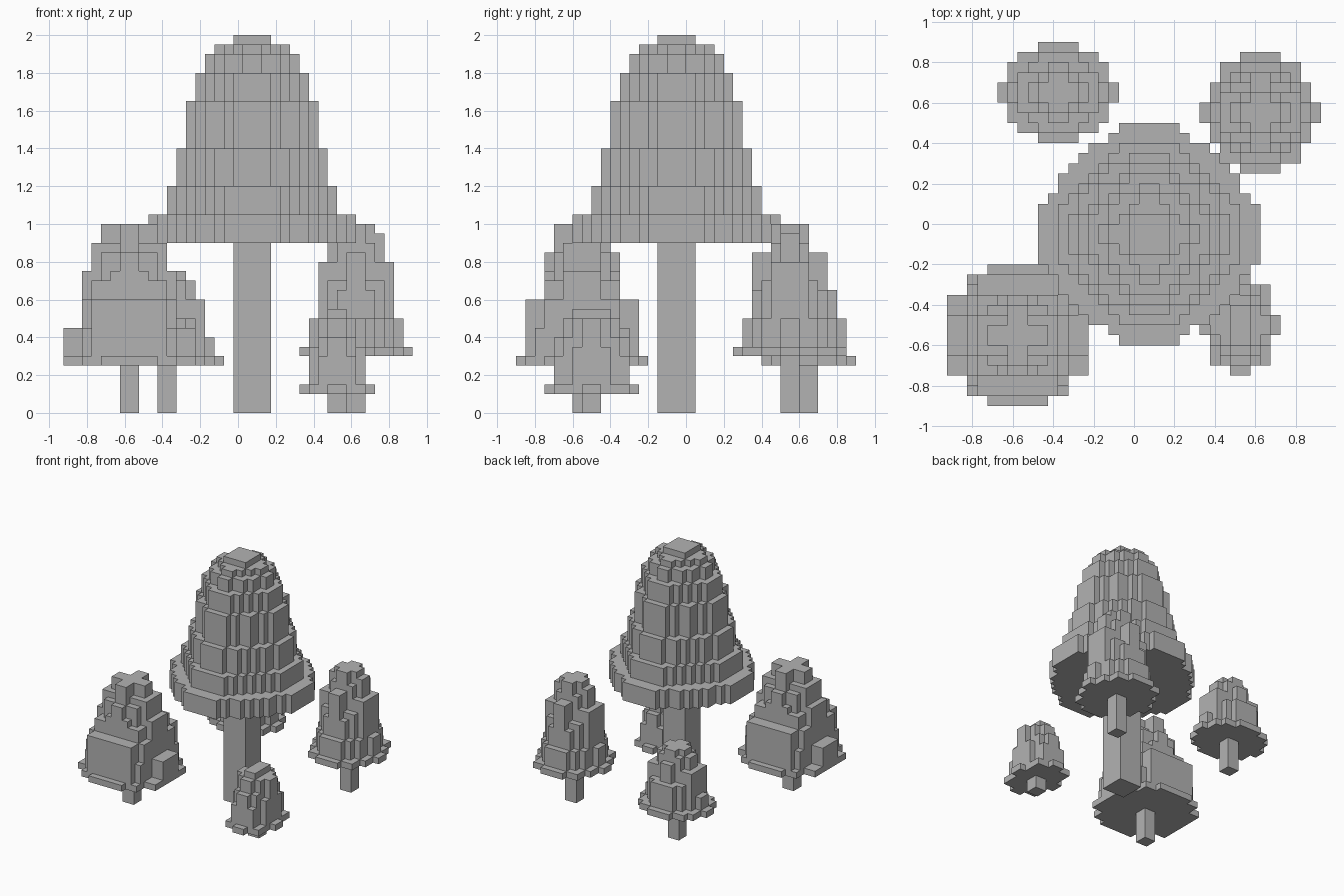
import bpy, bmesh

V = 0.05  # block size

cube = bpy.data.objects.get("Cube")
if cube:
    bpy.data.objects.remove(cube, do_unlink=True)

grey = bpy.data.materials.new("plain_grey")
grey.use_nodes = True
COLOUR = (0.45, 0.45, 0.45, 1)
grey.diffuse_color = COLOUR
grey.node_tree.nodes["Principled BSDF"].inputs["Base Color"].default_value = COLOUR


def plate(hx, hy):
    """Rectangle of cells around the trunk axis."""
    return {(i, j) for i in range(-hx, hx) for j in range(-hy, hy)}


def disc(r):
    """Blocky disc with a flat on each of its four sides."""
    cells = set()
    for i, j in plate(r, r):
        a, b = abs(i + 0.5), abs(j + 0.5)
        if a * a + b * b < (r - 0.6) ** 2 or min(a, b) < r * 0.28:
            cells.add((i, j))
    return cells


def block_mesh(name, centre, base, steps):
    """Solid whose columns rise from base to the highest step covering them."""
    bottom = round(base / V)
    height = {}
    for cells, top in steps:
        for c in cells:
            height[c] = max(height.get(c, bottom), round(top / V))
    bm = bmesh.new()

    def face(*points):
        bm.faces.new([bm.verts.new((x * V, y * V, z * V)) for x, y, z in points])

    for (i, j), h in height.items():
        k, l = i + 1, j + 1
        face((i, j, h), (k, j, h), (k, l, h), (i, l, h))
        face((i, l, bottom), (k, l, bottom), (k, j, bottom), (i, j, bottom))
        walls = (((i, j - 1), (i, j), (k, j)), ((k, j), (k, j), (k, l)),
                 ((i, l), (k, l), (i, l)), ((i - 1, j), (i, l), (i, j)))
        for neighbour, p, q in walls:
            for z in range(height.get(neighbour, bottom), h):
                face((*p, z), (*q, z), (*q, z + 1), (*p, z + 1))
    bmesh.ops.remove_doubles(bm, verts=bm.verts, dist=V / 10)
    bmesh.ops.dissolve_limit(bm, angle_limit=0.01, verts=bm.verts, edges=bm.edges)
    mesh = bpy.data.meshes.new(name)
    bm.to_mesh(mesh)
    bm.free()
    mesh.materials.append(grey)
    obj = bpy.data.objects.new(name, mesh)
    obj.location = (*centre, 0)
    bpy.context.collection.objects.link(obj)


def tree(name, centre, base, trunk_half, steps):
    block_mesh(name + "_trunk", centre, 0, [(plate(trunk_half, trunk_half), base)])
    block_mesh(name + "_foliage", centre, base, steps)


def small_tree(name, centre, base, brim, blocks):
    steps = [(plate(*size), base + V) for size in brim]
    steps += [(plate(hx, hy), top) for hx, hy, top in blocks]
    tree(name, centre, base, 1, steps)


# Tall central tree, tiers from brim to crown
tiers = [(11, 1.05), (9, 1.2), (8, 1.4), (7, 1.65), (6, 1.8), (5, 1.9), (4, 1.95)]
tree("tall_tree", (0.075, -0.05), 0.9, 2,
     [(disc(r), top) for r, top in tiers] + [(plate(2, 2), 2.0)])

# Four small trees
small_tree("front_right_tree", (-0.575, -0.55), 0.25,
           [(7, 4), (5, 6), (3, 7)],
           [(7, 2, 0.45), (4, 6, 0.6), (5, 5, 0.45), (5, 4, 0.6), (5, 2, 0.75),
            (4, 4, 0.7), (2, 4, 0.75), (1, 4, 0.85), (4, 2, 0.9), (3, 3, 0.85),
            (2, 2, 0.9), (3, 1, 1.0), (1, 3, 1.0)])
small_tree("back_right_tree", (-0.375, 0.65), 0.25,
           [(6, 1), (5, 3), (4, 4), (2, 5)],
           [(5, 1, 0.4), (4, 2, 0.6), (2, 4, 0.5), (3, 3, 0.5), (3, 1, 0.7),
            (1, 3, 0.65), (2, 2, 0.7), (2, 1, 0.75), (1, 2, 0.75)])
small_tree("back_left_tree", (0.625, 0.55), 0.3,
           [(6, 1), (5, 3), (4, 5), (2, 6)],
           [(5, 1, 0.5), (2, 5, 0.5), (4, 3, 0.5), (3, 4, 0.5), (4, 2, 0.8),
            (2, 4, 0.65), (1, 4, 0.85), (3, 3, 0.7), (3, 1, 0.95), (2, 2, 0.9),
            (2, 1, 1.0), (1, 2, 1.0)])
small_tree("front_left_tree", (0.525, -0.5), 0.1,
           [(4, 1), (3, 4), (1, 5)],
           [(2, 4, 0.3), (1, 4, 0.4), (3, 2, 0.35), (3, 1, 0.5), (2, 3, 0.4),
            (2, 2, 0.5), (1, 3, 0.5), (1, 2, 0.55)])
